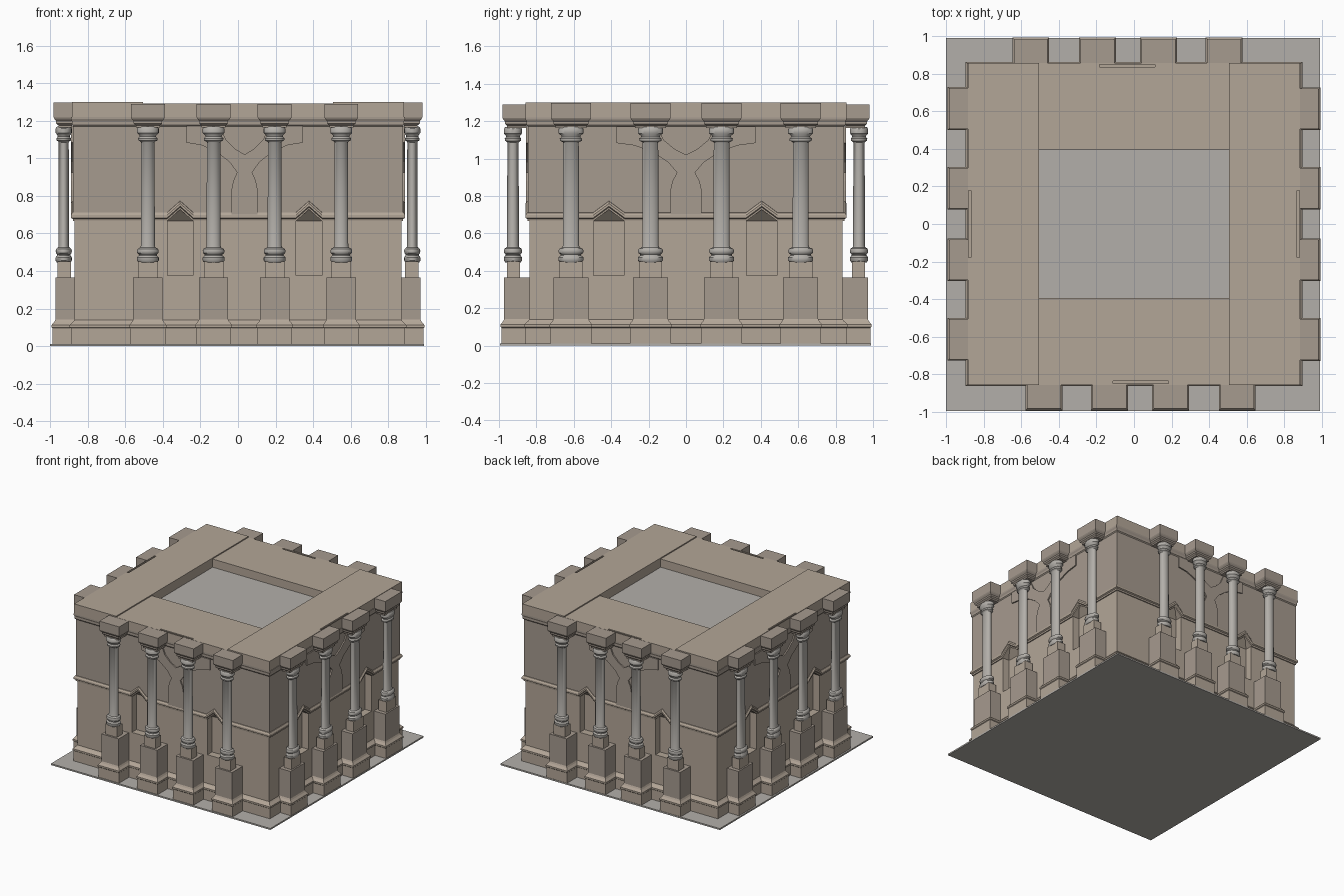
import bpy, bmesh
from math import pi, cos, sin
from mathutils import Matrix

if "Cube" in bpy.data.objects:
    bpy.data.objects.remove(bpy.data.objects["Cube"])


def material(name, rgb):
    m = bpy.data.materials.new(name)
    m.diffuse_color = (*rgb, 1)
    m.use_nodes = True
    m.node_tree.nodes["Principled BSDF"].inputs["Base Color"].default_value = m.diffuse_color
    return m


STONE = material("warm_stone", (0.45, 0.38, 0.31))
DARK = material("dressed_stone", (0.38, 0.325, 0.275))
GREY = material("grey_stone", (0.45, 0.43, 0.40))


def finish(bm, name, mat, turn=0):
    bmesh.ops.recalc_face_normals(bm, faces=bm.faces)
    bm.transform(Matrix.Rotation(turn * pi / 2, 4, 'Z'))
    me = bpy.data.meshes.new(name)
    bm.to_mesh(me)
    bm.free()
    ob = bpy.data.objects.new(name, me)
    bpy.context.collection.objects.link(ob)
    if mat:
        me.materials.append(mat)
    return ob


def skin(rings, name, mat, turn=0):
    """Join closed rings of points into a capped solid."""
    bm = bmesh.new()
    vs = [[bm.verts.new(p) for p in r] for r in rings]
    n = len(vs[0])
    for a, b in zip(vs, vs[1:]):
        for i in range(n):
            bm.faces.new((a[i], a[(i + 1) % n], b[(i + 1) % n], b[i]))
    bm.faces.new(vs[0][::-1])
    bm.faces.new(vs[-1])
    return finish(bm, name, mat, turn)


def loft(x0, x1, y0, y1, profile, name, mat, turn=0, back=1):
    """Rectangle grown by (offset, z) steps; back=0 keeps the y1 side fixed."""
    return skin([[(x0 - o, y0 - o, z), (x1 + o, y0 - o, z), (x1 + o, y1 + o * back, z),
                  (x0 - o, y1 + o * back, z)] for o, z in profile], name, mat, turn)


def box(x0, x1, y0, y1, z0, z1, name, mat, turn=0):
    return loft(x0, x1, y0, y1, [(0, z0), (0, z1)], name, mat, turn)


def cut(ob, cutter):
    mod = ob.modifiers.new("cut", 'BOOLEAN')
    mod.operation, mod.solver, mod.object = 'DIFFERENCE', 'EXACT', cutter
    bpy.context.view_layer.objects.active = ob
    bpy.ops.object.modifier_apply(modifier=mod.name)
    bpy.data.objects.remove(cutter)


# half sizes of the wall block in x and y
WX, WY = 0.87, 0.838

box(-1, 0.99, -0.995, 0.99, 0, 0.012, "ground_slab", GREY)
walls = loft(-WX, WX, -WY, WY, [
    (0.02, 0.01), (0.02, 0.095), (0.026, 0.1), (0.026, 0.113), (0.008, 0.13), (0, 0.14),
    (0, 0.69), (0.008, 0.69), (0.008, 1.17), (0.014, 1.178), (0.014, 1.195),
    (0.02, 1.208), (0.02, 1.22)], "walls", STONE)
box(-0.507, 0.507, -0.397, 0.397, 1.215, 1.224, "roof_well_floor", GREY)

# lathe profile of a column: radius as a share of the ring radius, height
COLUMN = [(0.85, 0.445), (1, 0.455), (1, 0.472), (0.82, 0.482), (0.82, 0.488), (0.97, 0.495),
          (1, 0.507), (0.93, 0.518), (0.7, 0.525), (0.64, 0.535), (0.62, 1.085), (0.7, 1.09),
          (0.88, 1.095), (0.9, 1.106), (0.74, 1.115), (0.78, 1.123), (1, 1.135),
          (1, 1.158), (0.85, 1.168)]

# half outline of the forked tracery: distance from its centre line, height
FORK = [(0, 1.02), (0.05, 1.05), (0.1, 1.1), (0.13, 1.172), (0.31, 1.172), (0.31, 1.083),
        (0.23, 1.07), (0.15, 1.035), (0.08, 0.98), (0.04, 0.925), (0.06, 0.88),
        (0.07, 0.83), (0.07, 0.70)]

# cross-section of the string course: outward offset, height
STRING = [(-0.01, 0), (0.008, 0), (0.01, 0.012), (0.02, 0.018), (0.02, 0.032),
          (0.012, 0.045), (-0.01, 0.052)]

FRONT = dict(d=WY, w=WX, cols=(-0.48, -0.13, 0.195, 0.55), wins=(-0.308, 0.378), mid=0.035,
             s=1.0, ru=0.058, rd=0.049, out=0.925)
SIDE = dict(d=WX, w=WY, cols=(-0.615, -0.19, 0.19, 0.613), wins=(-0.412, 0.405), mid=0.0,
            s=1.2, ru=0.067, rd=0.043, out=0.928)

for turn in range(4):
    side = ("front", "right", "back", "left")[turn]
    p = SIDE if turn % 2 else FRONT
    d, w, s, mid = p["d"], p["w"], p["s"], p["mid"]

    # window niches with a sloping pointed head
    for u in p["wins"]:
        h = 0.068 * s
        bm = bmesh.new()
        pent = [(-h, 0.375), (h, 0.375), (h, 0.667), (0, 0.735), (-h, 0.667)]
        pts = [(u + a, -d - o, z) for o in (0.008, 0.04) for a, z in pent]
        pts += [(u + a, -d + 0.06, z) for a, z in pent if z < 0.7]
        bmesh.ops.convex_hull(bm, input=[bm.verts.new(q) for q in pts])
        cut(walls, finish(bm, "niche_cutter", None, turn))

    # string course rising into a small gable over each niche
    path = [(-w, 0)]
    for u in p["wins"]:
        path += [(u - 0.07 * s, 0), (u, 0.062), (u + 0.07 * s, 0)]
    path.append((w, 0))
    skin([[(u + (o if u == w else -o if u == -w else 0), -d - o, 0.665 + r + z)
           for o, z in STRING] for u, r in path], side + "_string_course", STONE, turn)

    # forked tracery relief between the middle columns
    outline = FORK + [(-a, z) for a, z in FORK[:0:-1]]
    skin([[(mid + a * s, y, z) for a, z in outline] for y in (-d, -d - 0.018)],
         side + "_tracery", DARK, turn)

    # columns on pedestals, carrying projecting cornice blocks
    for i, u in enumerate(p["cols"]):
        name = f"{side}_%s_{i + 1}"
        h = 0.078 * s
        loft(u - h, u + h, -0.972, -d + 0.02,
             [(0.015, 0.01), (0.015, 0.095), (0.02, 0.1), (0.02, 0.113), (0.006, 0.13),
              (0, 0.142)], name % "plinth", STONE, turn, 0)
        box(u - h, u + h, -0.972, -d + 0.02, 0.14, 0.365, name % "pedestal", DARK, turn)
        k = 0.052 * s
        box(u - k, u + k, -p["out"] - 0.032, -p["out"] + 0.038, 0.36, 0.45,
            name % "column_block", STONE, turn)
        col = skin([[(u + p["ru"] * r * cos(t * pi / 12), -p["out"] + p["rd"] * r * sin(t * pi / 12), z)
                     for t in range(24)] for r, z in COLUMN], name % "column", GREY, turn)
        bpy.ops.object.select_all(action='DESELECT')
        col.select_set(True)
        bpy.context.view_layer.objects.active = col
        bpy.ops.object.shade_smooth_by_angle(angle=0.7)
        c = 0.09 * s
        loft(u - c, u + c, -0.982, -d - 0.015,
             [(-0.026, 1.163), (-0.026, 1.175), (-0.014, 1.185), (-0.014, 1.198), (-0.004, 1.21),
              (0, 1.218), (0, 1.297 if turn % 2 else 1.29)],
             name % "cornice_block", DARK, turn, 0)

    # roof strip with a narrow slot behind the edge
    if turn % 2:
        roof = box(-0.858, 0.858, -0.885, -0.505, 1.218, 1.3, side + "_roof", STONE, turn)
    else:
        roof = box(-0.505, 0.505, -0.858, -0.393, 1.218, 1.291, side + "_roof", STONE, turn)
    e = d + 0.007
    cut(roof, box(mid - 0.148 * s, mid + 0.148 * s, -e - 0.004, -e + 0.01, 1.225, 1.35,
                  "slot_cutter", None, turn))

# corner cornices on front and back, where the short roof strips stop
# upper wall in the darker stone
walls.data.materials.append(DARK)
for f in walls.data.polygons:
    if f.center.z > 0.75:
        f.material_index = 1
